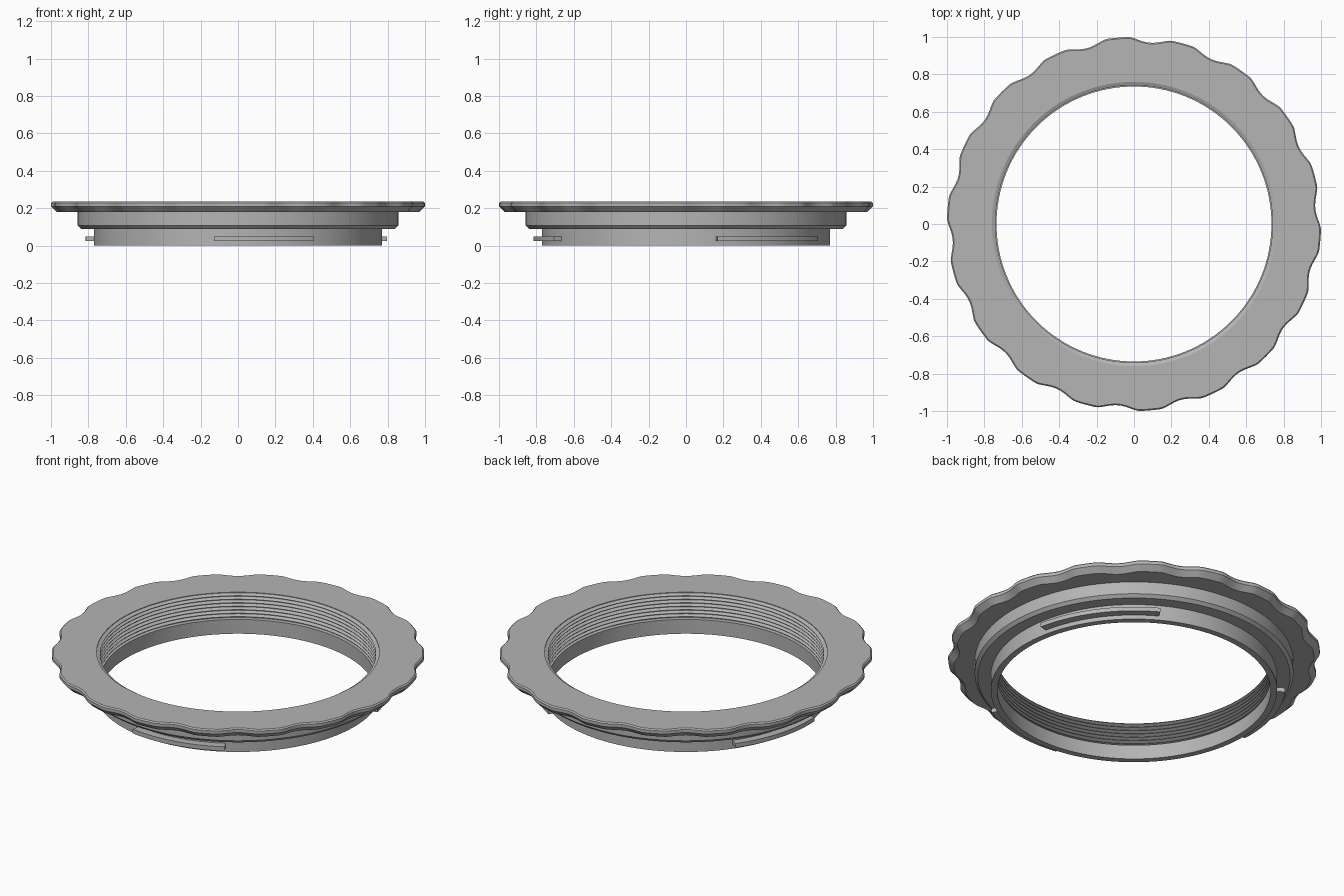
import bpy
import bmesh
from math import sin, cos, pi, radians

cube = bpy.data.objects.get("Cube")
if cube:
    bpy.data.objects.remove(cube)

# Single satin metal colour
metal = bpy.data.materials.new("grey_metal")
metal.use_nodes = True
colour = (0.46, 0.46, 0.46, 1)
metal.diffuse_color = colour
metal.node_tree.nodes["Principled BSDF"].inputs["Base Color"].default_value = colour

SCALLOPS = 18
DEPTH = 0.027


def grip_radius(r, a):
    """Cut shallow finger scallops into the outer rim only."""
    if r < 0.9:
        return r
    period = 2 * pi / SCALLOPS
    d = (a - radians(5) + period / 2) % period - period / 2
    half = radians(6.5)
    if abs(d) > half:
        return r
    return r - DEPTH * cos(d / half * pi / 2) ** 1.3


def lathe(name, profile, start=0, end=360, steps=360):
    """Sweep a closed (radius, height) profile around z, capping partial sweeps."""
    full = end - start == 360
    bm = bmesh.new()
    rows = []
    for i in range(steps if full else steps + 1):
        a = radians(start + (end - start) * i / steps)
        rows.append([bm.verts.new((grip_radius(r, a) * cos(a),
                                   grip_radius(r, a) * sin(a), z))
                     for r, z in profile])
    n = len(profile)
    for i in range(steps):
        p, q = rows[i], rows[(i + 1) % len(rows)]
        for j in range(n):
            k = (j + 1) % n
            bm.faces.new((p[j], q[j], q[k], p[k]))
    if not full:
        bm.faces.new(rows[0])
        bm.faces.new(rows[-1][::-1])
    bmesh.ops.recalc_face_normals(bm, faces=bm.faces)
    mesh = bpy.data.meshes.new(name)
    bm.to_mesh(mesh)
    bm.free()
    mesh.materials.append(metal)
    ob = bpy.data.objects.new(name, mesh)
    bpy.context.collection.objects.link(ob)
    bpy.ops.object.select_all(action="DESELECT")
    ob.select_set(True)
    bpy.context.view_layer.objects.active = ob
    bpy.ops.object.shade_smooth_by_angle(angle=radians(25))
    return ob


# Stepped ring: bayonet neck, shoulder and scalloped grip flange
lathe("adapter_ring", [
    (0.735, 0), (0.77, 0), (0.77, 0.09),
    (0.84, 0.09), (0.857, 0.107), (0.857, 0.18),
    (0.97, 0.18), (1.0, 0.21), (1.0, 0.228), (0.993, 0.235),
    (0.76, 0.235), (0.76, 0.085), (0.735, 0.085),
])

# Thread ridges inside the upper bore
RIDGES = 7
pitch = 0.145 / RIDGES
for i in range(RIDGES):
    z = 0.087 + i * pitch
    lathe(f"thread_ridge_{i + 1}", [
        (0.762, z), (0.741, z + pitch * 0.45),
        (0.741, z + pitch * 0.55), (0.762, z + pitch)], steps=180)

# Three bayonet tabs around the neck
for i, (start, end) in enumerate([(12, 60), (144, 183), (261, 300)]):
    lathe(f"bayonet_tab_{i + 1}", [
        (0.765, 0.025), (0.815, 0.025), (0.815, 0.05), (0.765, 0.05)],
        start, end, 48)
